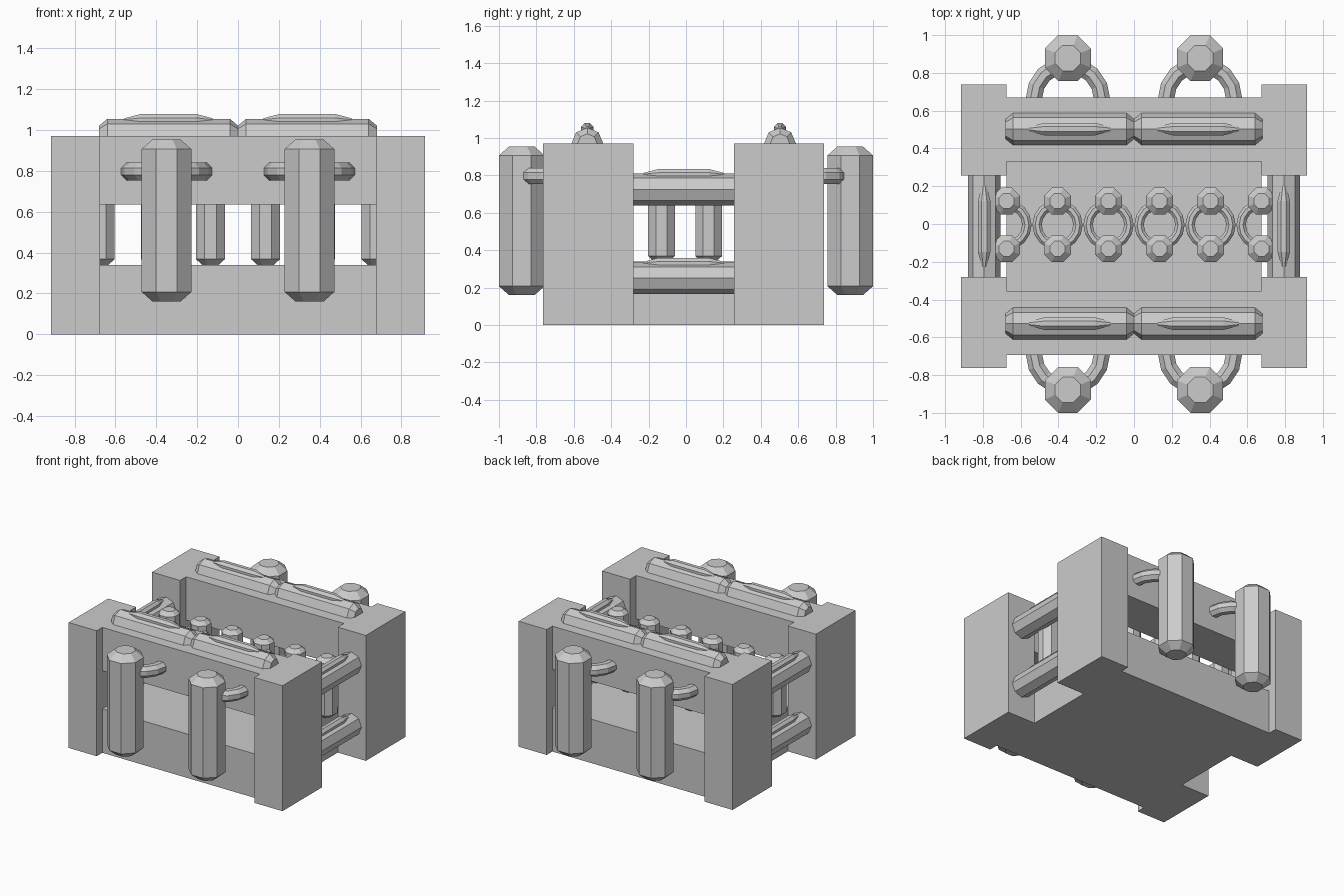
import bpy, bmesh
from math import pi
from mathutils import Matrix, Vector

cube = bpy.data.objects.get("Cube")
if cube:
    bpy.data.objects.remove(cube, do_unlink=True)

grey = bpy.data.materials.new("plain grey")
grey.use_nodes = True
tone = (0.6, 0.6, 0.6, 1)
grey.diffuse_color = tone
grey.node_tree.nodes["Principled BSDF"].inputs["Base Color"].default_value = tone

MID_Y = -0.0125   # mirror line of the walls
STRETCH = 1.0824  # octagon corner radius / flat radius


def finish(bm, name, matrix=Matrix()):
    bmesh.ops.recalc_face_normals(bm, faces=bm.faces)
    mesh = bpy.data.meshes.new(name)
    bm.to_mesh(mesh)
    bm.free()
    mesh.materials.append(grey)
    obj = bpy.data.objects.new(name, mesh)
    bpy.context.collection.objects.link(obj)
    obj.matrix_world = matrix


def box(name, low, high):
    low, high = Vector(low), Vector(high)
    bm = bmesh.new()
    bmesh.ops.create_cube(bm, size=1)
    bmesh.ops.scale(bm, vec=high - low, verts=bm.verts)
    bmesh.ops.translate(bm, vec=(low + high) / 2, verts=bm.verts)
    finish(bm, name)


def bar(name, center, axis, length, radius, end_radius, chamfer, flat=True):
    """Octagonal bar with chamfered ends; flat turns its sides to the axes."""
    bm = bmesh.new()
    half = length / 2
    rings = []
    for z, r in ((-half, end_radius), (chamfer - half, radius),
                 (half - chamfer, radius), (half, end_radius)):
        r *= STRETCH if flat else 1
        made = bmesh.ops.create_circle(bm, segments=8, radius=r)["verts"]
        turn = Matrix.Rotation(pi / 8 if flat else 0, 4, "Z")
        bmesh.ops.transform(bm, matrix=Matrix.Translation((0, 0, z)) @ turn, verts=made)
        rings.append(made)
    for a, b in zip(rings, rings[1:]):
        for i in range(8):
            j = (i + 1) % 8
            bm.faces.new((a[i], a[j], b[j], b[i]))
    bm.faces.new(rings[0])
    bm.faces.new(rings[-1])
    spin = {"X": Matrix.Rotation(pi / 2, 4, "Y"),
            "Y": Matrix.Rotation(pi / 2, 4, "X"), "Z": Matrix()}[axis]
    finish(bm, name, Matrix.Translation(center) @ spin)


def ring(name, center, major, minor):
    """Horizontal ring, swept from an octagon."""
    bm = bmesh.new()
    made = bmesh.ops.create_circle(bm, segments=8, radius=minor)["verts"]
    place = (Matrix.Translation((major, 0, 0)) @ Matrix.Rotation(pi / 2, 4, "X")
             @ Matrix.Rotation(pi / 8, 4, "Z"))
    bmesh.ops.transform(bm, matrix=place, verts=made)
    bmesh.ops.spin(bm, geom=bm.verts[:] + bm.edges[:], cent=(0, 0, 0),
                   axis=(0, 0, 1), angle=2 * pi, steps=16)
    bmesh.ops.remove_doubles(bm, verts=bm.verts, dist=0.0005)
    finish(bm, name, Matrix.Translation(center))


def rail(name, center, axis):
    """Lying bar with a slim ridge on its top edge."""
    x, y, z = center
    bar(name, center, axis, 0.68, 0.085, 0.052, 0.04, flat=False)
    bar(name + "_ridge", (x, y, z + 0.076), axis, 0.43, 0.033, 0.012, 0.08)


for side, label in ((-1, "front"), (1, "back")):
    def span(a, b):
        return sorted((MID_Y + side * a, MID_Y + side * b))

    # base half and raised wall beam
    y0, y1 = span(0, 0.682)
    box(label + "_base", (-0.675, y0, 0), (0.675, y1, 0.34))
    y0, y1 = span(0.343, 0.682)
    box(label + "_beam", (-0.675, y0, 0.635), (0.675, y1, 0.97))

    for hand, word in ((-1, "right"), (1, "left")):
        tag = label + "_" + word
        # corner block
        y0, y1 = span(0.268, 0.751)
        x0, x1 = sorted((hand * 0.675, hand * 0.915))
        box(tag + "_corner_block", (x0, y0, 0), (x1, y1, 0.97))
        # hanging post with its ring
        x = hand * 0.35
        bar(tag + "_post", (x, side * 0.878, 0.557), "Z", 0.795, 0.122, 0.068, 0.048)
        ring(tag + "_post_ring", (x, MID_Y + side * 0.675, 0.797), 0.18, 0.047)
        # rail on top of the beam
        rail(tag + "_top_rail", (hand * 0.34, MID_Y + side * 0.515, 0.97), "X")

# side rails between the corner blocks
for hand, word in ((-1, "right"), (1, "left")):
    for z, level in ((0.25, "lower"), (0.725, "upper")):
        rail(f"{word}_{level}_side_rail", (hand * 0.793, MID_Y, z), "Y")

# row of paired columns joined by rings
for i in range(6):
    x = (i - 2.5) * 0.27
    for side, label in ((-1, "front"), (1, "back")):
        bar(f"{label}_column_{i + 1}", (x, -0.005 + side * 0.126, 0.57), "Z",
            0.46, 0.071, 0.04, 0.028)
    ring(f"column_ring_{i + 1}", (x, -0.005, 0.71), 0.108, 0.027)
